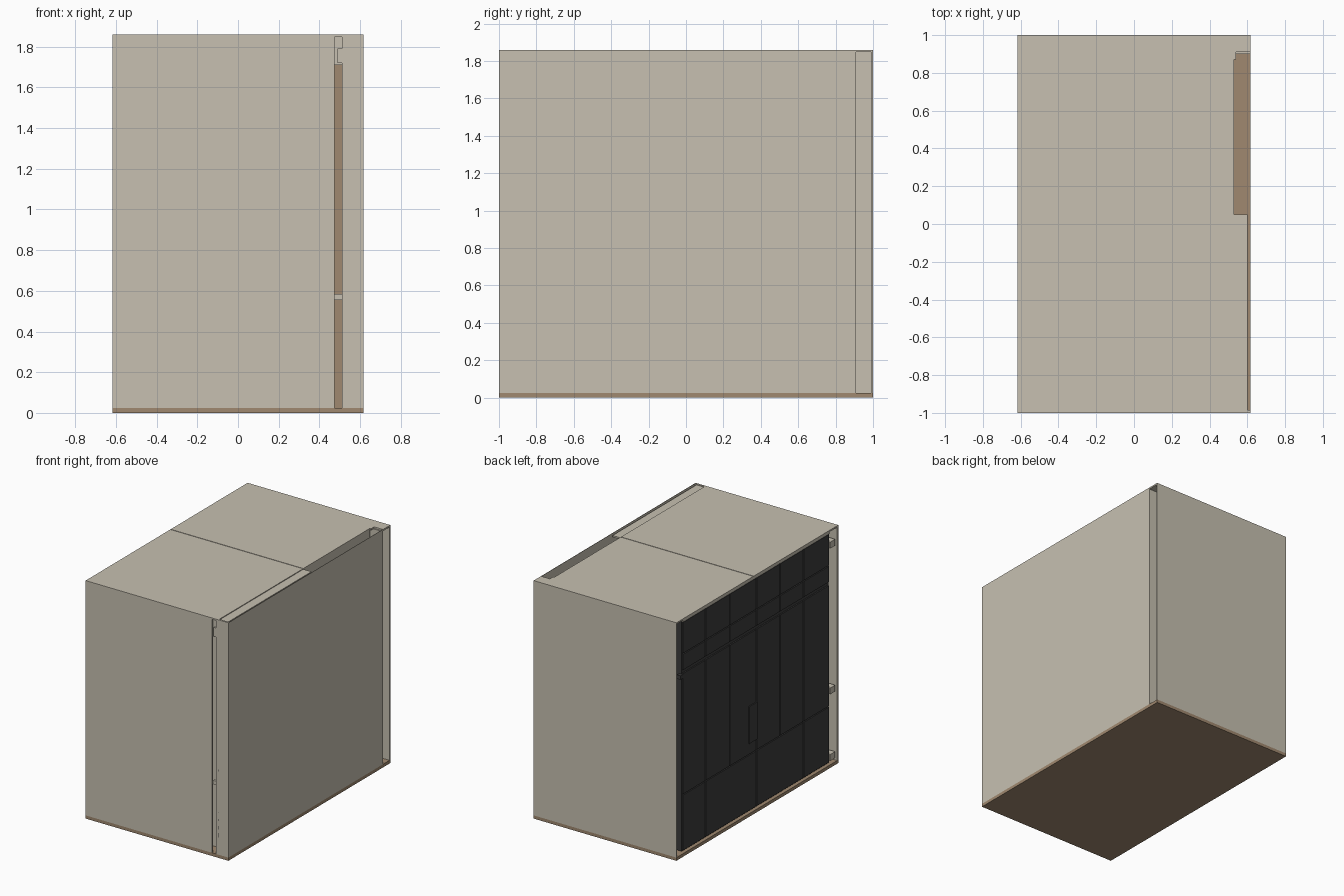
import bpy, bmesh

if "Cube" in bpy.data.objects:
    bpy.data.objects.remove(bpy.data.objects["Cube"])


def material(name, rgb):
    m = bpy.data.materials.new(name)
    m.diffuse_color = (*rgb, 1)
    m.use_nodes = True
    m.node_tree.nodes["Principled BSDF"].inputs["Base Color"].default_value = m.diffuse_color
    return m


BEIGE = material("warm_beige", (0.57, 0.53, 0.44))
BROWN = material("floor_brown", (0.35, 0.25, 0.16))
DARK = material("charcoal", (0.045, 0.045, 0.045))


def boxes(name, mat, *extents):
    """One object made of boxes, each given as (x0, x1, y0, y1, z0, z1)."""
    bm = bmesh.new()
    for x0, x1, y0, y1, z0, z1 in extents:
        vs = bmesh.ops.create_cube(bm, size=1)["verts"]
        for v in vs:
            v.co.x = x0 if v.co.x < 0 else x1
            v.co.y = y0 if v.co.y < 0 else y1
            v.co.z = z0 if v.co.z < 0 else z1
    me = bpy.data.meshes.new(name)
    bm.to_mesh(me)
    bm.free()
    me.materials.append(mat)
    ob = bpy.data.objects.new(name, me)
    bpy.context.collection.objects.link(ob)
    return ob


W, TOP, FL = 0.617, 1.86, 0.025   # half width, height, floor thickness
RZ = 1.848                        # underside of the roof

# Floor slab
boxes("floor", BROWN, (-W, W, -1, 1, 0, FL))

# Outer skins: front in two parts with a slit, back, and thin right wall
boxes("front_panel", BEIGE, (-W, 0.475, -1, -0.985, FL, RZ))
boxes("front_right_panel", BEIGE, (0.51, W, -1, -0.985, FL, TOP))
boxes("back_panel", BEIGE, (-W, W, 0.99, 1, FL, RZ))
boxes("right_wall", BEIGE, (W - 0.003, W, -0.985, 0.91, FL, TOP))

# Inner body, slit side wall, and partition closing the right channel
boxes("inner_body", BEIGE, (-0.54, 0.475, -0.9, 0.91, FL, RZ))
boxes("channel_wall", BEIGE, (0.51, 0.53, -0.985, 0.87, FL, RZ))
boxes("channel_end", BEIGE, (0.475, W - 0.003, 0.9, 0.91, FL, RZ))
boxes("corner_filler", BEIGE, (-0.54, 0.53, 0.91, 0.99, FL, RZ))
boxes("slit_back_board", BROWN, (0.475, 0.51, 0.85, 0.87, FL, RZ))

# Roof sections, stepped along the open channel
boxes("roof", BEIGE,
      (-W, 0.53, -1, 0.045, RZ, TOP),
      (-W, 0.53, 0.05, 0.87, RZ, TOP),
      (-W, 0.54, 0.87, 0.91, RZ, TOP),
      (-W, W, 0.91, 1, RZ, TOP))
boxes("roof_seam", BEIGE, (-W, 0.53, 0.045, 0.05, RZ, TOP - 0.004))
boxes("channel_lid", BEIGE, (0.53, 0.6, -0.985, 0.05, RZ - 0.006, TOP - 0.006))

# Slit fittings: top latch, middle hinge
boxes("slit_latch", BEIGE,
      (0.475, 0.51, -0.985, -0.94, 1.71, RZ),
      (0.49, 0.54, -1, -0.95, 1.72, 1.79))
boxes("slit_hinge", BEIGE, (0.475, 0.51, -0.985, -0.94, 0.555, 0.585))
boxes("front_seals", DARK,
      (0.528, 0.534, -1.0, -0.984, 0.16, 0.54),
      (0.528, 0.534, -1.0, -0.984, 0.67, 1.72))

# Left side: dark backing with raised panels
boxes("side_backing", DARK, (-0.6, -0.54, -0.9, 0.91, FL + 0.01, 1.83))
boxes("side_header", BEIGE, (-0.612, -0.54, -0.9, 0.91, 1.83, RZ))
G = 0.004
wide = [-0.9, -0.58, 0.0, 0.63, 0.91]
narrow = [-0.9, -0.58, -0.29, 0.0, 0.33, 0.63, 0.91]
rows = [(0.04, 0.48, wide), (0.48, 1.43, narrow),
        (1.45, 1.58, narrow), (1.58, 1.83, narrow)]
panels = [(-0.61, -0.6, a + G, b - G, z0 + G, z1 - G)
          for z0, z1, ys in rows for a, b in zip(ys, ys[1:])]
boxes("side_panels", DARK, *panels)
boxes("side_handle", DARK, (-W, -0.605, 0.0, 0.1, 0.57, 0.86))

# Hinges and latch in the side recesses
boxes("side_hinges", BEIGE,
      *[(-W, -0.54, -0.96, -0.9, z - 0.025, z + 0.025) for z in (0.08, 0.6, 1.74)])
boxes("side_latch", DARK, (-0.61, -0.58, 0.91, 0.94, 1.39, 1.42))
